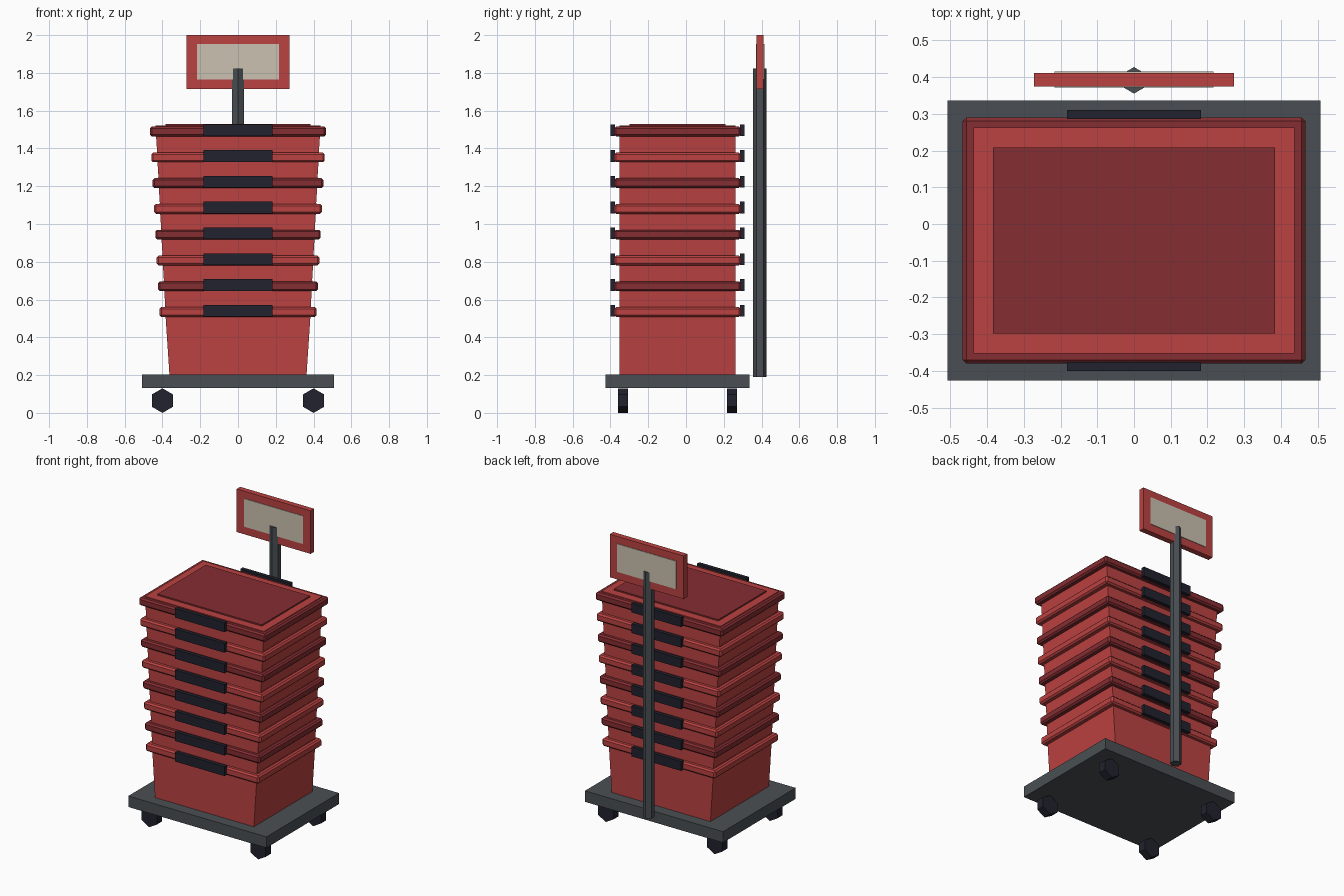
import bpy, bmesh, math
from mathutils import Matrix, Vector

if "Cube" in bpy.data.objects:
    bpy.data.objects.remove(bpy.data.objects["Cube"], do_unlink=True)


def material(name, r, g, b):
    m = bpy.data.materials.new(name)
    m.use_nodes = True
    m.diffuse_color = (r, g, b, 1)
    m.node_tree.nodes["Principled BSDF"].inputs["Base Color"].default_value = (r, g, b, 1)
    return m


RED = material("bright red", 0.50, 0.054, 0.054)
DARK_RED = material("dark red", 0.235, 0.026, 0.031)
GREY = material("slate grey", 0.068, 0.078, 0.087)
NAVY = material("near black navy", 0.0155, 0.016, 0.027)
BEIGE = material("beige", 0.60, 0.54, 0.44)


def finish(bm, name, mat):
    bmesh.ops.recalc_face_normals(bm, faces=bm.faces)
    mesh = bpy.data.meshes.new(name)
    bm.to_mesh(mesh)
    bm.free()
    mesh.materials.append(mat)
    ob = bpy.data.objects.new(name, mesh)
    bpy.context.collection.objects.link(ob)
    return ob


def box(name, mat, center, size, bevel=0, bottom_scale=1):
    """Box with optional chamfer and a bottom narrowed along x."""
    bm = bmesh.new()
    bmesh.ops.create_cube(bm, size=1)
    for v in bm.verts:
        k = bottom_scale if v.co.z < 0 else 1
        v.co = Vector(center) + Vector((v.co.x * size[0] * k, v.co.y * size[1], v.co.z * size[2]))
    if bevel:
        bmesh.ops.bevel(bm, geom=bm.edges[:], offset=bevel, segments=1, affect="EDGES")
    return finish(bm, name, mat)


def hex_prism(name, mat, center, radius, length, turn):
    """Six-sided bar along z, with corners on the y axis, then turned."""
    bm = bmesh.new()
    ring = [bm.verts.new((radius * math.sin(i * math.pi / 3), radius * math.cos(i * math.pi / 3),
                          -length / 2)) for i in range(6)]
    base = bm.faces.new(ring)
    ext = bmesh.ops.extrude_face_region(bm, geom=[base], use_keep_orig=True)
    top = [g for g in ext["geom"] if isinstance(g, bmesh.types.BMVert)]
    bmesh.ops.translate(bm, verts=top, vec=(0, 0, length))
    bm.transform(Matrix.Translation(center) @ turn)
    return finish(bm, name, mat)


CY = -0.045  # middle of the cart in depth

# Cart platform and wheels
box("platform", GREY, (0, CY, 0.167), (1.015, 0.762, 0.073))
for sx, side in ((1, "left"), (-1, "right")):
    for sy, end in ((-1, "front"), (1, "back")):
        hex_prism(f"wheel_{end}_{side}", NAVY, (sx * 0.4, CY + sy * 0.289, 0.065),
                  0.065, 0.053, Matrix.Rotation(math.pi / 2, 4, "X"))

# Nested stack of tapered baskets, each slightly wider than the one below
BASKETS, STEP, HEIGHT = 8, 0.1365, 0.362
for i in range(BASKETS):
    z = i * STEP
    grow = i * 0.0072
    top_half = 0.387 + grow
    box(f"basket_{i + 1}", RED, (0, CY, 0.203 + z + HEIGHT / 2), (2 * top_half, 0.614, HEIGHT),
        bottom_scale=(top_half - 0.024) / top_half)
    box(f"rim_{i + 1}", DARK_RED if i % 2 else RED, (0, CY, 0.534 + z),
        (2 * (0.416 + grow), 0.67, 0.052), bevel=0.01)
    for sy, end in ((-1, "front"), (1, "back")):
        box(f"handle_{end}_{i + 1}", NAVY, (0, CY + sy * 0.343, 0.541 + z), (0.364, 0.025, 0.062))

# Inset lid on the top basket
box("lid_panel", DARK_RED, (0, CY, 1.525), (0.767, 0.507, 0.009))

# Post and sign behind the stack
hex_prism("sign_post", GREY, (0, 0.391, 1.007), 0.036, 1.635, Matrix.Identity(4))
box("sign_frame", RED, (0, 0.393, 1.857), (0.543, 0.037, 0.286))
box("sign_panel", BEIGE, (0, 0.393, 1.859), (0.434, 0.044, 0.186))
